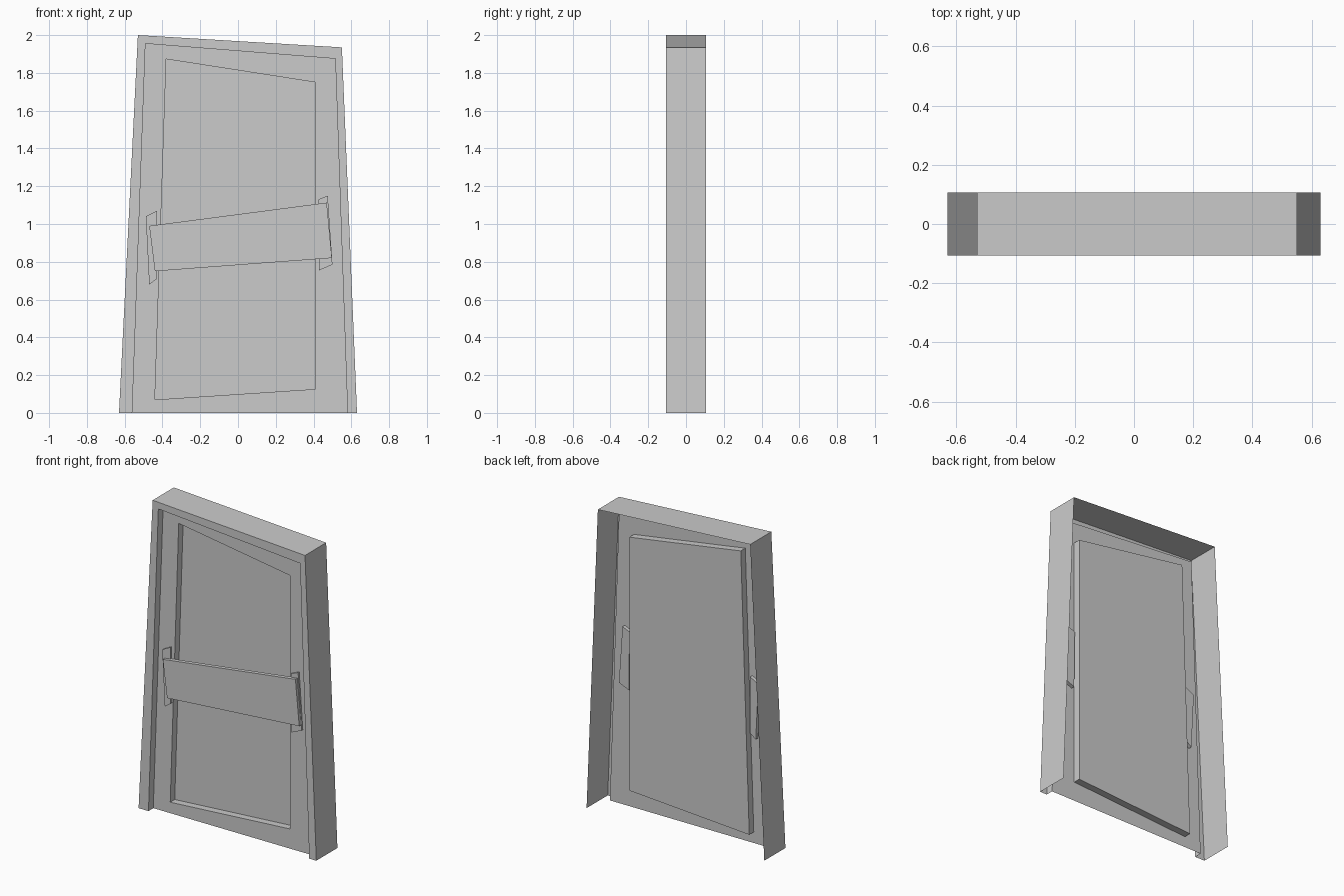
import bpy

if "Cube" in bpy.data.objects:
    bpy.data.objects.remove(bpy.data.objects["Cube"])


def shell(name, loops, closed=True, start_cap=False, end_cap=False):
    """Skin a chain of 4-point (x, z) outlines, each at its own depth y.
    Outlines run bottom-left, top-left, top-right, bottom-right, back to front."""
    verts = [(x, y, z) for y, outline in loops for x, z in outline]
    faces = []
    for k in range(len(loops) - 1):
        a, b = 4 * k, 4 * k + 4
        for i in range(4 if closed else 3):
            j = (i + 1) % 4
            faces.append((a + i, b + i, b + j, a + j))
    if start_cap:
        faces.append((0, 1, 2, 3))
    if end_cap:
        n = len(verts)
        faces.append((n - 1, n - 2, n - 3, n - 4))
    mesh = bpy.data.meshes.new(name)
    mesh.from_pydata(verts, [], faces)
    mesh.update()
    obj = bpy.data.objects.new(name, mesh)
    bpy.context.collection.objects.link(obj)
    return obj


def slab(name, outline, front, back):
    return shell(name, [(back, outline), (front, outline)],
                 start_cap=True, end_cap=True)


DEPTH = 0.107      # half depth of the frame
DOOR_Y = -0.058    # plane of the door sheet
PANEL_Y = -0.012   # plane of the recessed panel

outer = [(-0.63, 0), (-0.53, 2.0), (0.55, 1.935), (0.63, 0)]
inner = [(-0.56, 0), (-0.49, 1.955), (0.515, 1.875), (0.58, 0)]
panel = [(-0.44, 0.07), (-0.38, 1.873), (0.41, 1.75), (0.41, 0.126)]

# door frame: open at the back and at the floor
shell("door_frame", [(DEPTH, outer), (-DEPTH, outer),
                     (-DEPTH, inner), (DOOR_Y, inner)], closed=False)

# door sheet with its recessed panel
shell("door", [(DOOR_Y, inner), (DOOR_Y, panel), (PANEL_Y, panel)],
      end_cap=True)

# brackets passing through the door stiles
slab("left_bracket", [(-0.47, 0.68), (-0.488, 1.04), (-0.43, 1.07), (-0.428, 0.71)],
     -0.070, -0.035)
slab("right_bracket", [(0.43, 0.755), (0.425, 1.13), (0.475, 1.15), (0.50, 0.785)],
     -0.070, -0.035)

# crooked bar across the door
slab("cross_bar", [(-0.44, 0.75), (-0.47, 0.99), (0.47, 1.113), (0.497, 0.82)],
     -0.090, -0.064)
